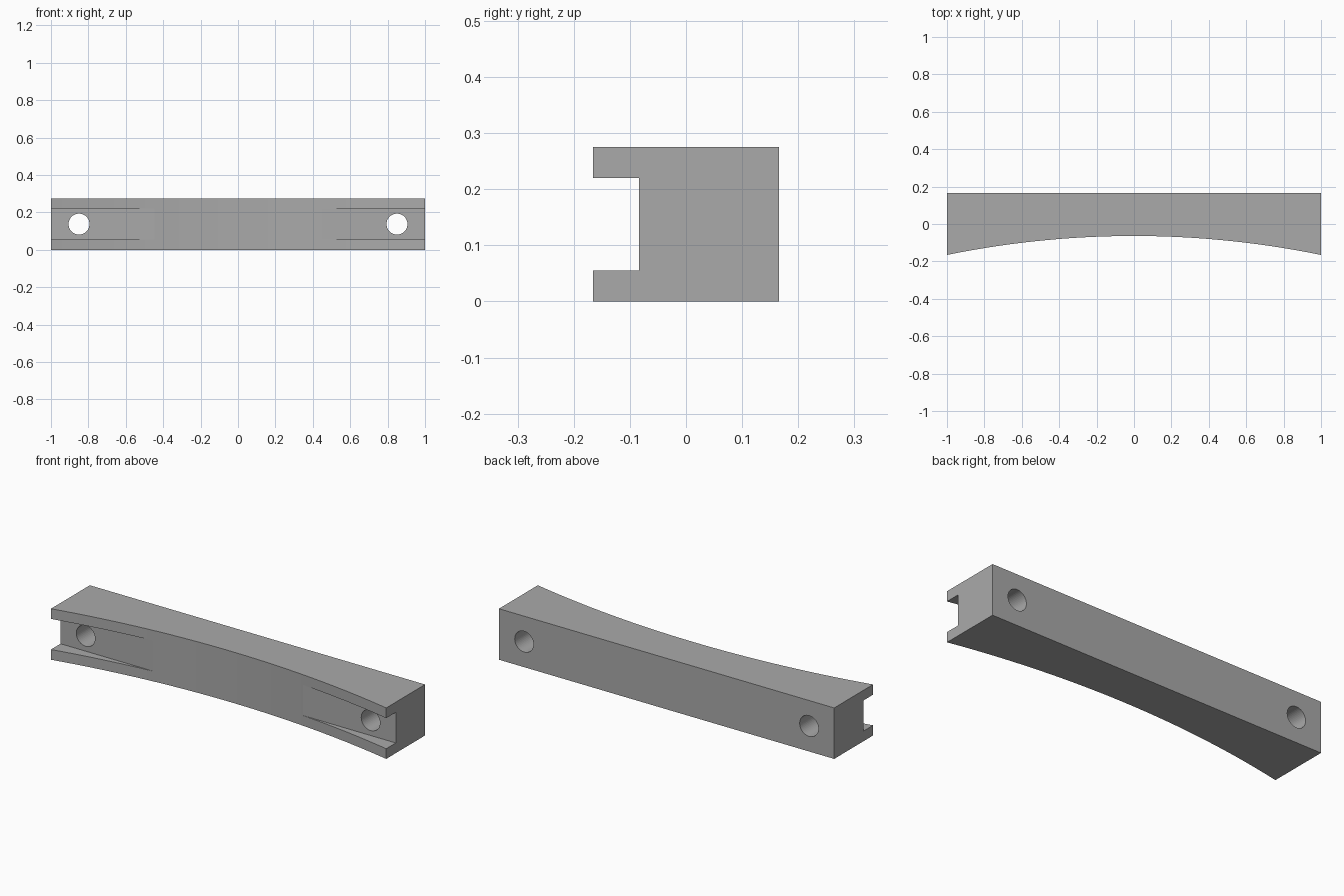
import bpy, bmesh, math

cube = bpy.data.objects.get("Cube")
if cube:
    bpy.data.objects.remove(cube, do_unlink=True)

BACK, FRONT, MIDDLE = 0.1655, -0.1655, -0.064   # depths along y
HEIGHT = 0.275
FLOOR = -0.084                                  # depth of the slot floor
SLOT_LOW, SLOT_HIGH = 0.055, 0.22
HOLE_X, HOLE_RADIUS = 0.85, 0.056
SEGMENTS = 48

grey = bpy.data.materials.new("plain grey")
grey.use_nodes = True
colour = (0.4, 0.4, 0.4, 1)
grey.diffuse_color = colour
grey.node_tree.nodes["Principled BSDF"].inputs["Base Color"].default_value = colour


def add_prism(name, outline, z0, z1):
    """Extrude an outline in the xy plane from z0 to z1."""
    bm = bmesh.new()
    base = bm.faces.new([bm.verts.new((x, y, z0)) for x, y in outline])
    top = bmesh.ops.extrude_face_region(bm, geom=[base])["geom"]
    bmesh.ops.translate(bm, vec=(0, 0, z1 - z0),
                        verts=[v for v in top if isinstance(v, bmesh.types.BMVert)])
    bmesh.ops.recalc_face_normals(bm, faces=bm.faces)
    mesh = bpy.data.meshes.new(name)
    bm.to_mesh(mesh)
    bm.free()
    mesh.materials.append(grey)
    obj = bpy.data.objects.new(name, mesh)
    bpy.context.collection.objects.link(obj)
    return obj


def cut(target, cutter):
    """Subtract the cutter from the target and remove it."""
    mod = target.modifiers.new("cut", "BOOLEAN")
    mod.operation = "DIFFERENCE"
    mod.solver = "EXACT"
    mod.object = cutter
    cutter.hide_render = True
    bpy.context.view_layer.objects.active = target
    bpy.ops.object.modifier_apply(modifier=mod.name)
    bpy.data.objects.remove(cutter, do_unlink=True)


# Bar with a concave circular front
sag = MIDDLE - FRONT
radius = (1 + sag * sag) / (2 * sag)
half_angle = math.asin(1 / radius)
outline = [(1, BACK), (-1, BACK)]
for i in range(SEGMENTS + 1):
    a = half_angle * (2 * i / SEGMENTS - 1)
    outline.append((radius * math.sin(a), MIDDLE - radius * (1 - math.cos(a))))
bar = add_prism("curved_bar", outline, 0, HEIGHT)

# Straight slot that leaves a lip above and below at each end
slot = [(-1.2, -0.4), (1.2, -0.4), (1.2, FLOOR), (-1.2, FLOOR)]
cut(bar, add_prism("slot_cutter", slot, SLOT_LOW, SLOT_HIGH))

# Bolt hole through each end
for side in (-1, 1):
    bpy.ops.mesh.primitive_cylinder_add(
        vertices=48, radius=HOLE_RADIUS, depth=1,
        location=(side * HOLE_X, 0, HEIGHT / 2), rotation=(math.pi / 2, 0, 0))
    hole = bpy.context.object
    hole.name = "hole_cutter"
    hole.data.materials.append(grey)
    cut(bar, hole)

# Smooth curved faces, sharp edges
bpy.ops.object.select_all(action="DESELECT")
bar.select_set(True)
bpy.context.view_layer.objects.active = bar
bpy.ops.object.shade_smooth_by_angle(angle=math.radians(3))
